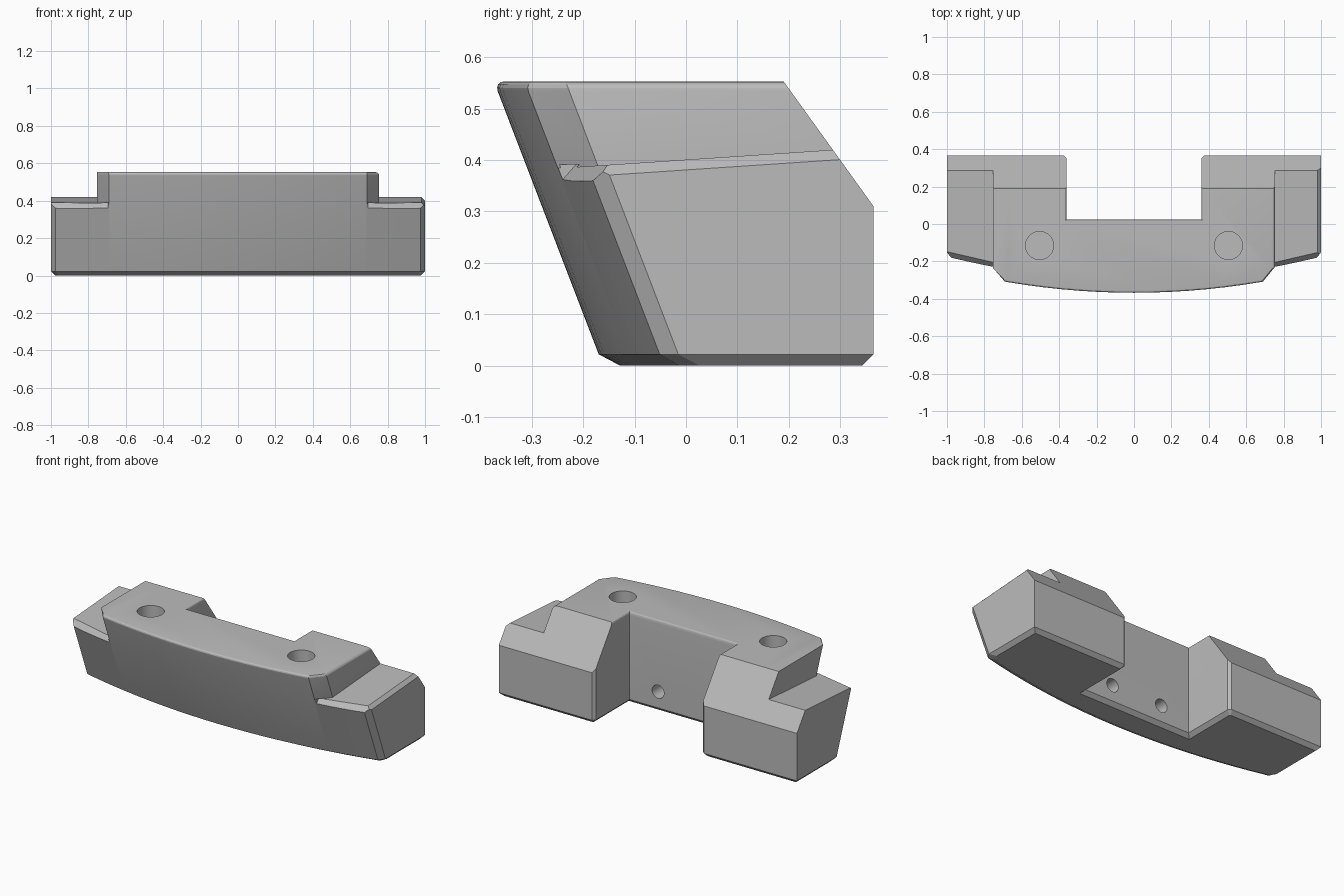
import bpy
import bmesh
from math import sin, cos, pi, radians

if "Cube" in bpy.data.objects:
    bpy.data.objects.remove(bpy.data.objects["Cube"])

TOP, ROUND, EDGE = 0.553, 0.02, 0.022
STEPS = 4

grey = bpy.data.materials.new("plain grey")
grey.use_nodes = True
grey.diffuse_color = (0.5, 0.5, 0.5, 1)
grey.node_tree.nodes["Principled BSDF"].inputs["Base Color"].default_value = (0.5, 0.5, 0.5, 1)


def lean(z):
    """Forward lean of the front face at a height."""
    return -0.384 * (z - EDGE)


def arc(x):
    """Bowed front edge in plan."""
    return -0.17 + x * x / 8


def floor(y):
    """Height of the sloping end shelves."""
    return 0.39 + 0.067 * (y + 0.16)


def finish(name, bm):
    bmesh.ops.recalc_face_normals(bm, faces=bm.faces)
    mesh = bpy.data.meshes.new(name)
    bm.to_mesh(mesh)
    bm.free()
    mesh.materials.append(grey)
    obj = bpy.data.objects.new(name, mesh)
    bpy.context.collection.objects.link(obj)
    return obj


def loft(name, rings):
    bm = bmesh.new()
    rows = [[bm.verts.new(p) for p in ring] for ring in rings]
    n = len(rows[0])
    for a, b in zip(rows, rows[1:]):
        for i in range(n):
            j = (i + 1) % n
            bm.faces.new((a[i], a[j], b[j], b[i]))
    bm.faces.new(rows[0][::-1])
    bm.faces.new(rows[-1])
    return finish(name, bm)


def hull(name, points):
    bm = bmesh.new()
    for p in points:
        bm.verts.new(p)
    bmesh.ops.convex_hull(bm, input=bm.verts)
    return finish(name, bm)


def body_ring(z, front, d):
    """Plan outline with bowed front and rear recess, inset by front and d."""
    end = 0.975 - d * 0.6
    xs = [end * (2 * i / 20 - 1) for i in range(21)]
    ring = [(x, arc(x) + lean(z) + front, z) for x in xs]
    half = [(1 - d, -0.015 + lean(z) + front), (1 - d, 0.365 - d),
            (0.375 + d * 0.6, 0.365 - d), (0.36 + d, 0.35 - d * 0.6),
            (0.36 + d, 0.025 - d)]
    ring += [(x, y, z) for x, y in half]
    ring += [(-x, y, z) for x, y in reversed(half)]
    return ring


# Main body with chamfered base and rounded top edge
curve = [(k / STEPS) * pi / 2 for k in range(STEPS + 1)]
rings = [body_ring(0, 0.033, EDGE), body_ring(EDGE, 0, 0)]
for t in curve:
    inset = ROUND * (1 - cos(t))
    rings.append(body_ring(TOP - ROUND + ROUND * sin(t), inset, inset * 0.4))
body = loft("mounting_block", rings)
cutters = []

# Sloped rear upper face
cutters.append(hull("rear_slope_cutter", [
    (x, y, z) for x in (-1.2, 1.2)
    for y, z in ((0.118, 0.653), (0.437, 0.21), (0.8, 0.21), (0.8, 0.653))]))


def shelf_ring(side, z, inset):
    """Plan of the end cut; z None gives the sloping shelf."""
    side_inset = inset if side > 0 else 0
    corner = arc(0.69)
    plan = [(0.6575 - inset, corner - 0.04, True),
            (0.755 - side_inset, corner + 0.08, True),
            (0.755 - side_inset, 1, False), (1.3, 1, False),
            (1.3, -1, False), (0.6575 - inset, -1, False)]
    ring = []
    for x, y, leaning in plan:
        h = z
        if z is None:
            h = floor(y + lean(0.38) if leaning else y)
        py = y + lean(h) if leaning else y
        ring.append((side * x, py, floor(py) if z is None else h))
    return ring


# End shelves and their chamfered front lips
for side in (1, -1):
    rings = [shelf_ring(side, None, 0)]
    for t in curve:
        rings.append(shelf_ring(side, TOP - ROUND + ROUND * sin(t),
                                ROUND * (1 - cos(t))))
    rings.append(shelf_ring(side, 0.62, ROUND))
    cutters.append(loft("shelf_cutter", rings))
    lip = []
    for x in (0.695, 1.05):
        y = arc(x) + lean(0.362)
        lip += [(side * x, y - 0.03, 0.328), (side * x, y + 0.026, 0.391),
                (side * x, y - 0.03, 0.391)]
    cutters.append(hull("lip_cutter", lip))

# Chamfer on the outer edge of the left shelf
cutters.append(hull("edge_cutter", [
    (x, y, floor(y) + dz) for y in (-0.6, 0.6)
    for x, dz in ((0.975, 0.005), (1.03, -0.05), (1.03, 0.005))]))


def drill(name, radius, depth, location, rotation=(0, 0, 0)):
    bpy.ops.mesh.primitive_cylinder_add(vertices=32, radius=radius, depth=depth,
                                        location=location, rotation=rotation)
    obj = bpy.context.object
    obj.name = name
    obj.data.materials.append(grey)
    cutters.append(obj)


# Vertical bolt holes and small holes in the recess wall
for side in (1, -1):
    drill("bolt_hole_cutter", 0.075, 0.6, (side * 0.505, -0.115, 0.58))
    drill("pin_hole_cutter", 0.04, 0.3, (side * 0.17, 0.06, 0.12), (pi / 2, 0, 0))

# Apply every cut, then discard the cutters
bpy.ops.object.select_all(action='DESELECT')
body.select_set(True)
bpy.context.view_layer.objects.active = body
for cutter in cutters:
    cutter.hide_render = True
    mod = body.modifiers.new("cut", 'BOOLEAN')
    mod.operation = 'DIFFERENCE'
    mod.solver = 'EXACT'
    mod.object = cutter
    bpy.ops.object.modifier_apply(modifier=mod.name)
for cutter in cutters:
    bpy.data.objects.remove(cutter)

bpy.ops.object.shade_smooth_by_angle(angle=radians(15))
